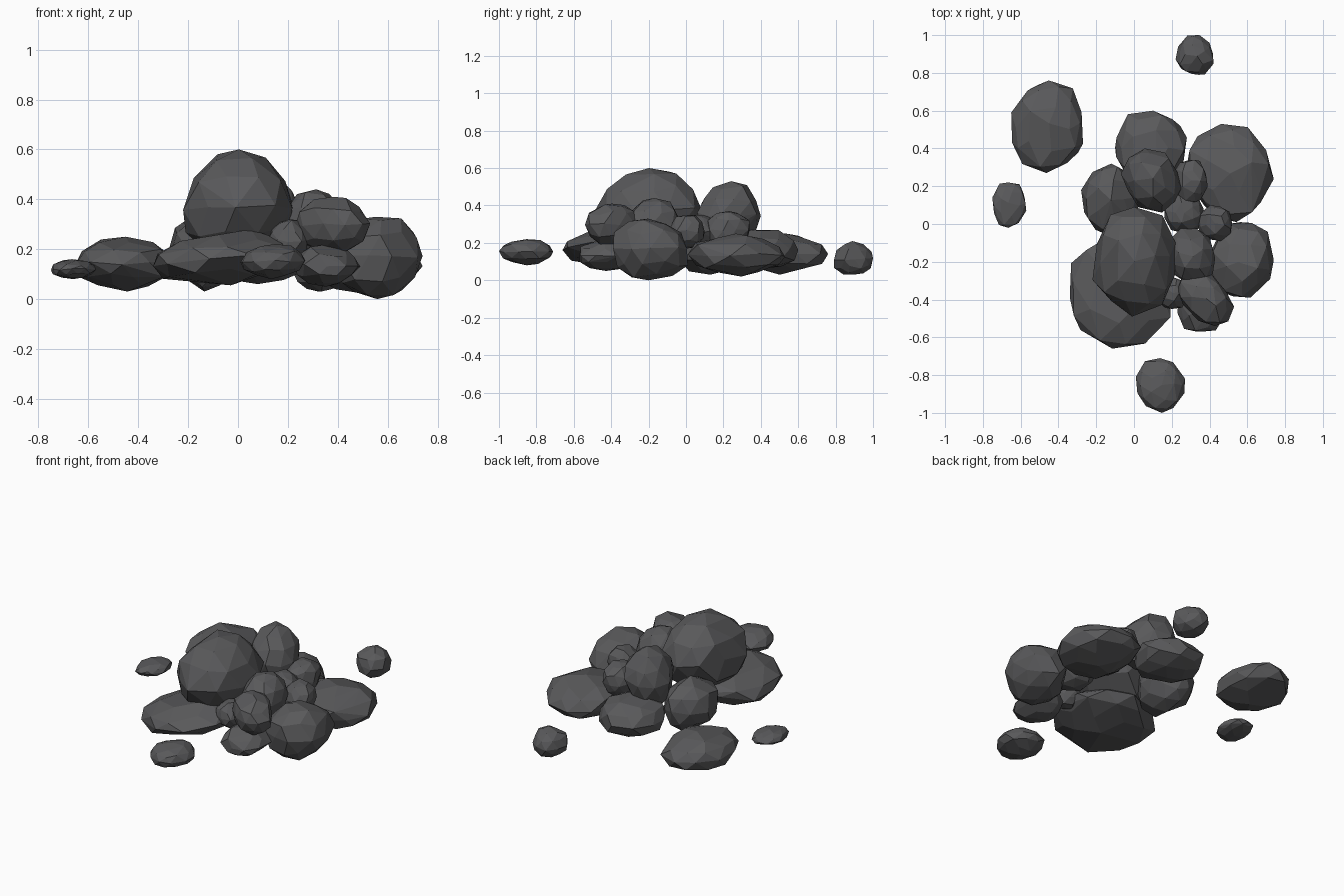
import bpy, bmesh, math, random
from mathutils import Vector, Matrix

if "Cube" in bpy.data.objects:
    bpy.data.objects.remove(bpy.data.objects["Cube"], do_unlink=True)

stone = bpy.data.materials.new("dark_grey_stone")
stone.use_nodes = True
colour = (0.1, 0.1, 0.104, 1)
stone.diffuse_color = colour
bsdf = stone.node_tree.nodes["Principled BSDF"]
bsdf.inputs["Base Color"].default_value = colour
bsdf.inputs["Roughness"].default_value = 0.9


def rock(name, x, y, z, seed, yaw=0, stretch=1, lean=0):
    """Chipped boulder filling the given x, y and z ranges."""
    rng = random.Random(seed)
    bm = bmesh.new()
    bmesh.ops.create_icosphere(bm, subdivisions=2, radius=1)
    lo = Vector((x[0], y[0], z[0]))
    hi = Vector((x[1], y[1], z[1]))
    half, middle = (hi - lo) / 2, (hi + lo) / 2
    # Roughen the ball and turn it within its own proportions
    for v in bm.verts:
        v.co += Vector([rng.uniform(-0.08, 0.08) for _ in range(3)])
        v.co = Vector([c * h for c, h in zip(v.co, half)])
        v.co.y *= stretch
    turn = Matrix.Rotation(math.radians(lean), 4, "Y") @ Matrix.Rotation(math.radians(yaw), 4, "Z")
    bmesh.ops.transform(bm, matrix=turn, verts=bm.verts)
    # Keep only the outer hull, then merge nearly flat facets
    hull = bmesh.ops.convex_hull(bm, input=bm.verts)
    waste = [g for g in hull["geom_interior"] + hull["geom_unused"] if isinstance(g, bmesh.types.BMVert)]
    bmesh.ops.delete(bm, geom=list(set(waste)), context="VERTS")
    bmesh.ops.dissolve_limit(bm, angle_limit=math.radians(9), verts=bm.verts, edges=bm.edges)
    # Fit the finished stone to its bounds
    for i in range(3):
        values = [v.co[i] for v in bm.verts]
        low, span = min(values), max(values) - min(values)
        for v in bm.verts:
            v.co[i] = middle[i] + ((v.co[i] - low) / span - 0.5) * 2 * half[i]
    bmesh.ops.recalc_face_normals(bm, faces=bm.faces)
    mesh = bpy.data.meshes.new(name)
    bm.to_mesh(mesh)
    bm.free()
    mesh.materials.append(stone)
    bpy.context.collection.objects.link(bpy.data.objects.new(name, mesh))


# Main pile
rock("top_boulder", (-0.22, 0.22), (-0.49, 0.09), (0.15, 0.60), 21)
rock("base_boulder", (-0.34, 0.20), (-0.66, -0.02), (0.055, 0.28), 2, yaw=-8, lean=-8)
rock("right_side_boulder", (-0.28, 0.02), (-0.06, 0.32), (0.03, 0.36), 3)
rock("back_boulder", (-0.10, 0.28), (0.20, 0.60), (0.06, 0.27), 4)
rock("upper_back_boulder", (-0.07, 0.25), (0.06, 0.40), (0.18, 0.53), 5, yaw=45, stretch=1.15)
rock("left_back_slab", (0.28, 0.74), (0.01, 0.53), (0.02, 0.25), 6, yaw=12)
rock("left_front_boulder", (0.38, 0.74), (-0.39, 0.01), (0.00, 0.33), 7, yaw=-15)

# Smaller stones wedged between the boulders
rock("front_stone", (0.23, 0.53), (-0.54, -0.26), (0.17, 0.41), 8, yaw=45, stretch=1.6)
rock("front_lower_stone", (0.23, 0.49), (-0.57, -0.27), (0.05, 0.22), 9)
rock("middle_stone", (0.18, 0.43), (-0.32, -0.02), (0.16, 0.44), 10, yaw=20)
rock("front_wedge", (0.12, 0.28), (-0.45, -0.28), (0.15, 0.32), 11)
rock("gap_stone", (0.16, 0.37), (-0.05, 0.16), (0.17, 0.35), 12, yaw=30)
rock("left_gap_stone", (0.33, 0.52), (-0.09, 0.10), (0.17, 0.35), 13, yaw=-20)
rock("back_gap_stone", (0.21, 0.39), (0.11, 0.34), (0.17, 0.37), 14)

# Scattered stones
rock("scattered_large", (-0.65, -0.27), (0.27, 0.76), (0.03, 0.25), 22)
rock("scattered_flat", (-0.75, -0.57), (-0.02, 0.22), (0.08, 0.16), 16)
rock("scattered_back", (0.22, 0.42), (0.79, 1.00), (0.03, 0.21), 17, yaw=25)
rock("scattered_front", (0.01, 0.27), (-1.00, -0.71), (0.08, 0.22), 18)
